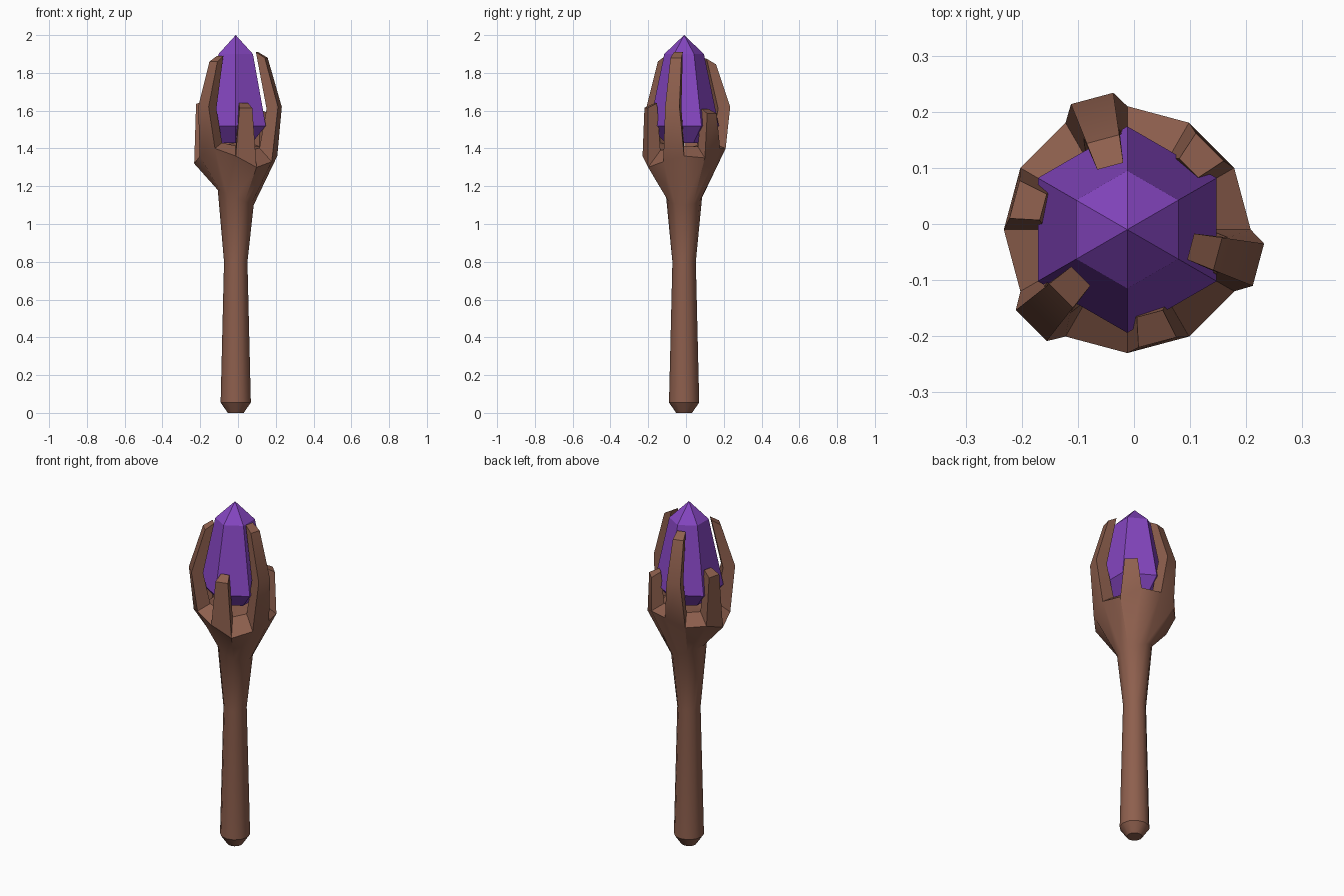
import bpy, bmesh
from math import sin, cos, radians
from mathutils import Vector

if "Cube" in bpy.data.objects:
    bpy.data.objects.remove(bpy.data.objects["Cube"])

CX, CY = -0.012, -0.01


def polar(r, deg, z, side=0.0):
    """Point at radius r along an angle, shifted sideways."""
    a = radians(deg)
    return Vector((CX + r * cos(a) - side * sin(a), CY + r * sin(a) + side * cos(a), z))


def ring(bm, n, r, heights, start=0):
    return [bm.verts.new(polar(r, start + 360 * i / n, heights[i])) for i in range(n)]


def bridge(bm, a, b, skip=()):
    n = len(a)
    for i in range(n):
        if i not in skip:
            j = (i + 1) % n
            bm.faces.new((a[i], a[j], b[j], b[i]))


def finish(bm, name, color, smooth=None):
    bmesh.ops.recalc_face_normals(bm, faces=bm.faces[:])
    mesh = bpy.data.meshes.new(name)
    bm.to_mesh(mesh)
    bm.free()
    obj = bpy.data.objects.new(name, mesh)
    bpy.context.collection.objects.link(obj)
    mat = bpy.data.materials.new(name + "_color")
    mat.diffuse_color = color
    mat.use_nodes = True
    mat.node_tree.nodes["Principled BSDF"].inputs["Base Color"].default_value = mat.diffuse_color
    mesh.materials.append(mat)
    if smooth:
        bpy.context.view_layer.objects.active = obj
        obj.select_set(True)
        bpy.ops.object.shade_smooth_by_angle(angle=radians(smooth))
        obj.select_set(False)


# Wooden shaft flaring into an uneven twelve-sided cup
bm = bmesh.new()
rim_z = [1.36, 1.35, 1.40, 1.40, 1.36, 1.36, 1.32, 1.36, 1.40, 1.36, 1.30, 1.33]
neck_z = [1.14 - 0.04 * cos(radians(30 * i)) for i in range(12)]
rings = [ring(bm, 12, r, [z] * 12) for r, z in ((0.042, 0), (0.08, 0.055), (0.062, 0.8))]
rings.append(ring(bm, 12, 0.095, neck_z))
rings.append(ring(bm, 12, 0.22, rim_z))
for lower, upper in zip(rings, rings[1:]):
    bridge(bm, lower, upper)
bm.faces.new(rings[0])

# Cup floor; fingers grow from every second rim segment
rim = rings[-1]
inner = ring(bm, 12, 0.145, [0.4 * z + 0.6 * 1.45 for z in rim_z])
finger_segments = (1, 3, 5, 7, 9, 11)
bridge(bm, rim, inner, finger_segments)
center = bm.verts.new((CX, CY, 1.40))
for i in range(12):
    bm.faces.new((inner[i], inner[(i + 1) % 12], center))

# Fingers: sections of (outer radius, outer z, inner radius, inner z, half widths)
MID = (0.242, 1.62, 0.178, 1.61, 0.039, 0.033)


def long_finger(z):
    return [MID, (0.167, z - 0.03, 0.117, z, 0.03, 0.024)]


def short_finger(z):
    return [(0.208, z - 0.025, 0.155, z, 0.035, 0.024)]


fingers = {1: short_finger(1.61), 3: long_finger(1.875), 5: short_finger(1.66),
           7: long_finger(1.89), 9: short_finger(1.64), 11: long_finger(1.91)}
for seg, sections in fingers.items():
    deg, nxt = 30 * seg + 15, (seg + 1) % 12
    last = [rim[seg], rim[nxt], inner[nxt], inner[seg]]
    for ro, zo, ri, zi, wo, wi in sections:
        quad = [bm.verts.new(p) for p in (polar(ro, deg, zo, -wo), polar(ro, deg, zo, wo),
                                          polar(ri, deg, zi, wi), polar(ri, deg, zi, -wi))]
        bridge(bm, last, quad)
        last = quad
    bm.faces.new(last)
finish(bm, "staff_with_claw", (0.27, 0.115, 0.075, 1), 32)

# Six-sided crystal held in the claw
bm = bmesh.new()
levels = [ring(bm, 6, r, [z] * 6, 30) for r, z in ((0.10, 1.43), (0.184, 1.52), (0.105, 1.90))]
for lower, upper in zip(levels, levels[1:]):
    bridge(bm, lower, upper)
bm.faces.new(levels[0])
tip = bm.verts.new((CX, CY, 2.0))
for i in range(6):
    bm.faces.new((levels[-1][i], levels[-1][(i + 1) % 6], tip))
finish(bm, "crystal", (0.23, 0.06, 0.52, 1))
